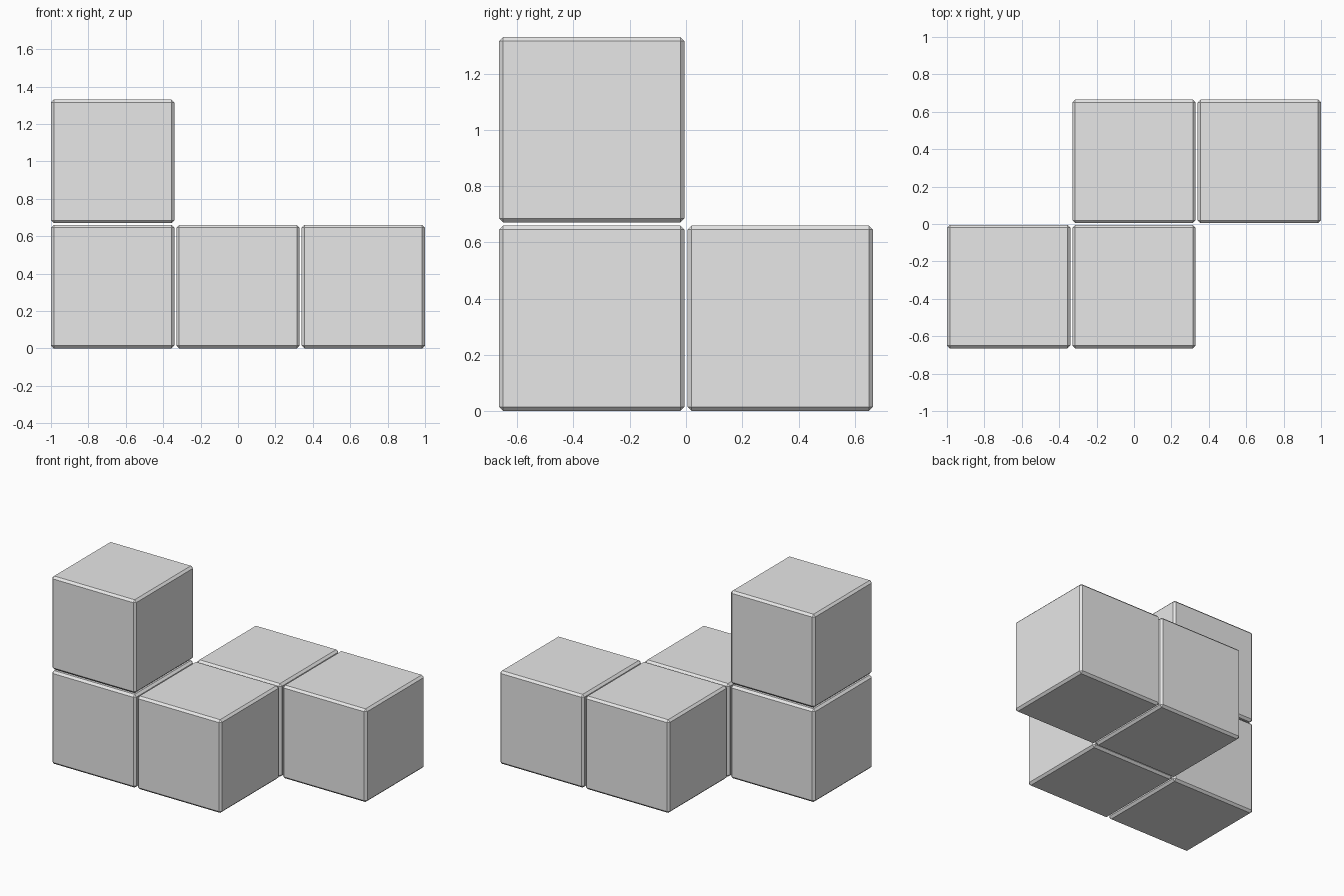
import bpy

# Remove the default cube
default = bpy.data.objects.get("Cube")
if default:
    bpy.data.objects.remove(default, do_unlink=True)

SIZE = 0.66    # edge length of one block
PITCH = 0.67   # spacing between block centres
BEVEL = 0.015

# Single grey material
grey = bpy.data.materials.new("light_grey")
grey.use_nodes = True
colour = (0.8, 0.8, 0.8, 1.0)
grey.diffuse_color = colour
grey.node_tree.nodes["Principled BSDF"].inputs["Base Color"].default_value = colour


def block(name, column, row, level):
    """Add one chamfered block at a grid cell."""
    bpy.ops.mesh.primitive_cube_add(size=SIZE, location=(
        column * PITCH, (row - 0.5) * PITCH, SIZE / 2 + level * PITCH))
    obj = bpy.context.object
    obj.name = name
    obj.data.materials.append(grey)
    chamfer = obj.modifiers.new("chamfer", 'BEVEL')
    chamfer.width = BEVEL
    chamfer.segments = 1
    chamfer.limit_method = 'NONE'
    return obj


# Zigzag of four blocks on the ground, one stacked on the front right end
block("front_right_block", -1, 0, 0)
block("front_middle_block", 0, 0, 0)
block("back_middle_block", 0, 1, 0)
block("back_left_block", 1, 1, 0)
block("upper_block", -1, 0, 1)
